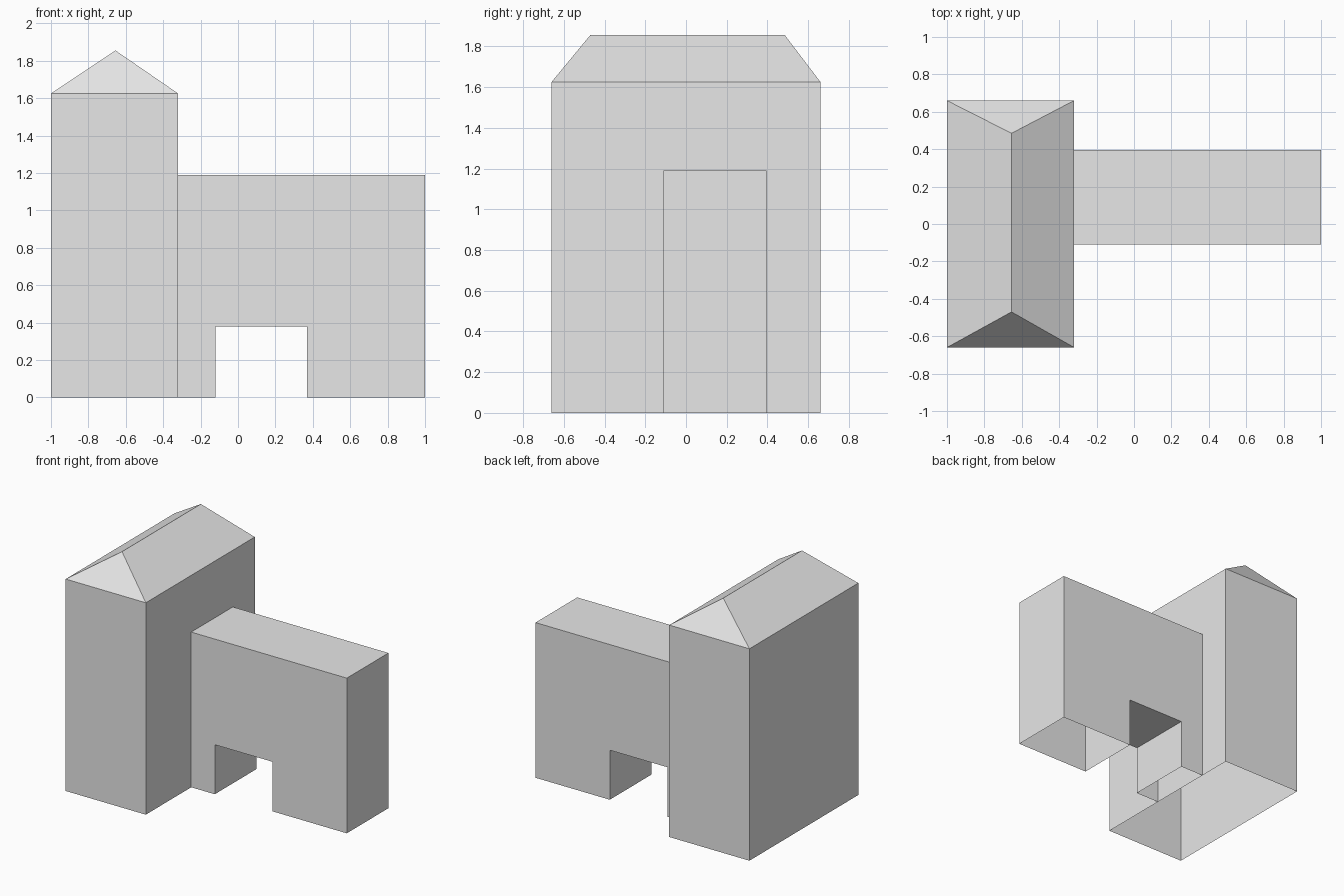
import bpy
import bmesh

cube = bpy.data.objects.get("Cube")
if cube:
    bpy.data.objects.remove(cube, do_unlink=True)

# Single plain colour
GREY = (0.8, 0.8, 0.8, 1.0)
grey = bpy.data.materials.new("light_grey")
grey.use_nodes = True
grey.diffuse_color = GREY
grey.node_tree.nodes["Principled BSDF"].inputs["Base Color"].default_value = GREY

# Main dimensions
X0, X1, X2 = -1.0, -0.32, 1.0
TOWER_Y = 0.66
EAVES, RIDGE = 1.625, 1.855


def make_object(name, bm):
    mesh = bpy.data.meshes.new(name)
    bm.to_mesh(mesh)
    bm.free()
    mesh.materials.append(grey)
    obj = bpy.data.objects.new(name, mesh)
    bpy.context.collection.objects.link(obj)
    return obj


def extruded(name, profile, direction, open_side):
    """Extrude a flat profile to a shell, leaving out faces picked by open_side."""
    bm = bmesh.new()
    base = bm.faces.new([bm.verts.new(p) for p in profile])
    result = bmesh.ops.extrude_face_region(bm, geom=[base], use_keep_orig=True)
    moved = [g for g in result["geom"] if isinstance(g, bmesh.types.BMVert)]
    bmesh.ops.translate(bm, verts=moved, vec=direction)
    bmesh.ops.recalc_face_normals(bm, faces=bm.faces)
    gone = [f for f in bm.faces if all(open_side(v.co) for v in f.verts)]
    bmesh.ops.delete(bm, geom=gone, context="FACES")
    return make_object(name, bm)


# Tower walls, open below and under the roof
extruded("tower_walls",
         [(X0, -TOWER_Y, 0), (X1, -TOWER_Y, 0), (X1, TOWER_Y, 0), (X0, TOWER_Y, 0)],
         (0, 0, EAVES),
         lambda co: False)
walls = bpy.data.objects["tower_walls"]
bm = bmesh.new()
bm.from_mesh(walls.data)
bm.normal_update()
bmesh.ops.delete(bm, geom=[f for f in bm.faces if abs(f.normal.z) > 0.5], context="FACES")
bm.to_mesh(walls.data)
bm.free()

# Hipped roof
bm = bmesh.new()
a, b, c, d, front, back = [bm.verts.new(p) for p in (
    (X0, -TOWER_Y, EAVES), (X1, -TOWER_Y, EAVES),
    (X1, TOWER_Y, EAVES), (X0, TOWER_Y, EAVES),
    (-0.655, -0.47, RIDGE), (-0.655, 0.485, RIDGE))]
for corners in ((a, b, front), (b, c, back, front), (c, d, back), (d, a, front, back)):
    bm.faces.new(corners)
make_object("hipped_roof", bm)

# Wing with a square passage, open below and against the tower
wing_front, wing_depth, wing_top = -0.11, 0.505, 1.19
left, right, arch = -0.12, 0.37, 0.38
outline = [(X1, 0), (left, 0), (left, arch), (right, arch),
           (right, 0), (X2, 0), (X2, wing_top), (X1, wing_top)]
wing = extruded("wing_with_passage",
                [(x, wing_front, z) for x, z in outline],
                (0, wing_depth, 0),
                lambda co: co.z < 0.001)
bm = bmesh.new()
bm.from_mesh(wing.data)
inner = [f for f in bm.faces if all(abs(v.co.x - X1) < 0.001 for v in f.verts)]
bmesh.ops.delete(bm, geom=inner, context="FACES")
bm.to_mesh(wing.data)
bm.free()
